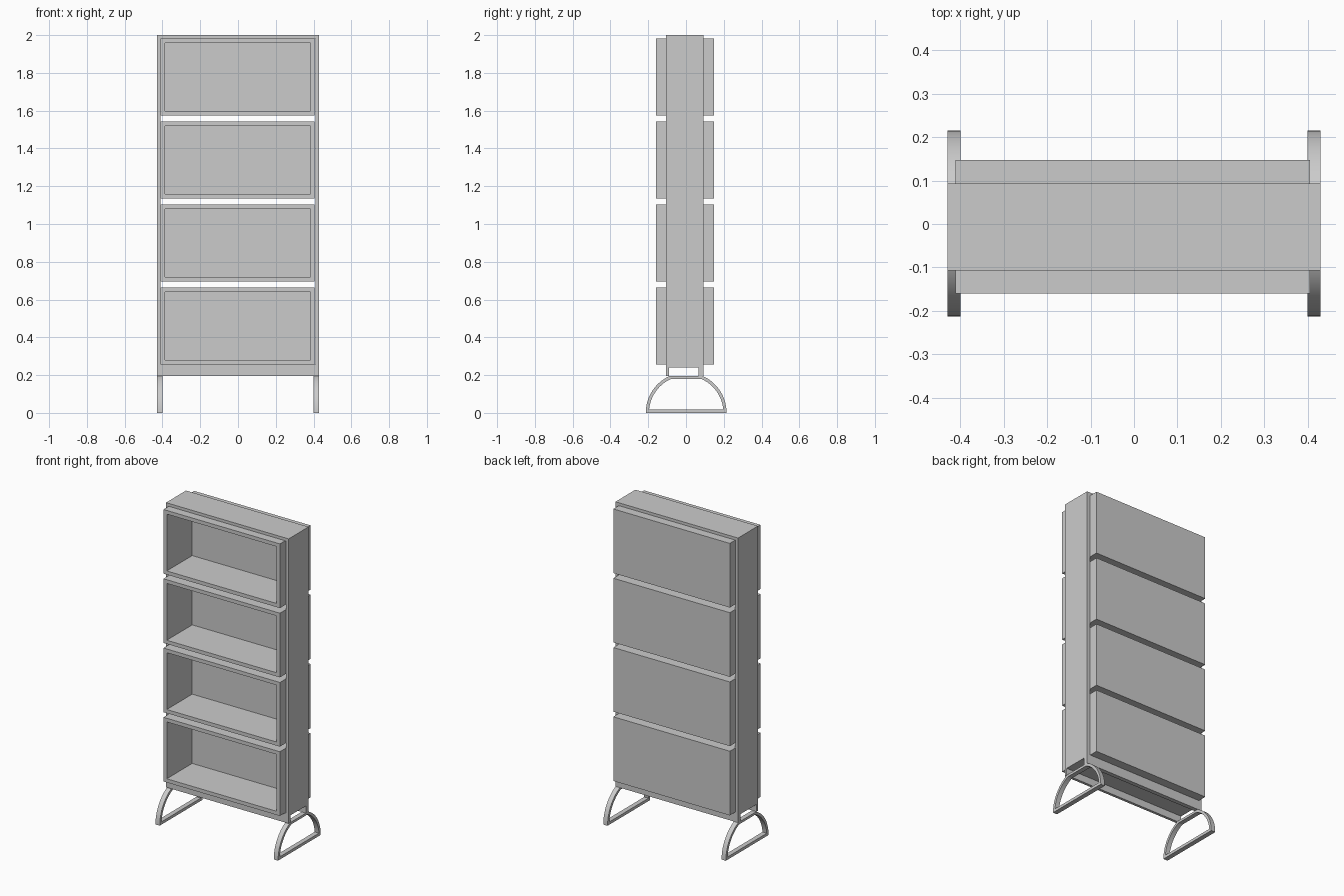
import bpy, bmesh, math

if "Cube" in bpy.data.objects:
    bpy.data.objects.remove(bpy.data.objects["Cube"])

Y0, Y1 = -0.107, 0.093      # frame depth
HALF = 0.43                 # half width of the frame


def finish(bm, name):
    bmesh.ops.recalc_face_normals(bm, faces=bm.faces)
    mesh = bpy.data.meshes.new(name)
    bm.to_mesh(mesh)
    bm.free()
    obj = bpy.data.objects.new(name, mesh)
    bpy.context.collection.objects.link(obj)
    return obj


def cuboid(bm, x, y, z):
    verts = bmesh.ops.create_cube(bm, size=1)["verts"]
    for v in verts:
        v.co = [lo + (c + 0.5) * (hi - lo) for c, (lo, hi) in zip(v.co, (x, y, z))]
    return verts


def panel(name, x, y, z):
    bm = bmesh.new()
    cuboid(bm, x, y, z)
    return finish(bm, name)


# Outer frame: sides, top, bottom
for side, x in (("left", (-HALF, -0.41)), ("right", (0.41, HALF))):
    panel(side + "_side_panel", x, (Y0, Y1), (0.24, 2.0))
panel("top_panel", (-0.41, 0.41), (Y0, Y1), (1.981, 2.0))
panel("bottom_panel", (-0.41, 0.41), (Y0, Y1), (0.24, 0.256))

# Rails under the frame, resting on the feet
panel("front_rail", (-HALF, HALF), (Y0, -0.09), (0.195, 0.24))
panel("back_rail", (-HALF, HALF), (0.066, Y1), (0.195, 0.24))


# Open-fronted shelf boxes, with the cavity pushed in from the front face
def shelf_box(name, z):
    bm = bmesh.new()
    cuboid(bm, (-0.411, 0.406), (-0.16, 0.148), (z, z + 0.407))
    bm.normal_update()
    front = min(bm.faces, key=lambda f: f.calc_center_median().y)
    bmesh.ops.inset_region(bm, faces=[front], thickness=0.033)
    pushed = bmesh.ops.extrude_discrete_faces(bm, faces=[front])["faces"][0]
    for v in pushed.verts:
        v.co.y = 0.095
    return finish(bm, name)


for i in range(4):
    shelf_box(f"shelf_box_{i + 1}", 0.257 + i * 0.4393)


# Arched feet: a flat-topped half ring closed by a base bar
def arch(radius, bottom, top, steps=14):
    a0, a1 = math.asin(bottom / radius), math.asin(top / radius)
    right = [(radius * math.cos(a0 + (a1 - a0) * i / steps),
              radius * math.sin(a0 + (a1 - a0) * i / steps)) for i in range(steps + 1)]
    return right + [(-y, z) for y, z in reversed(right)]


def foot(name, x0, x1):
    bm = bmesh.new()
    rings = [[bm.verts.new((x, y + 0.001, z)) for y, z in loop]
             for x, loop in ((x0, arch(0.214, 0, 0.195)), (x1, arch(0.214, 0, 0.195)),
                             (x1, arch(0.197, 0.018, 0.18)), (x0, arch(0.197, 0.018, 0.18)))]
    n = len(rings[0])
    for a, b in zip(rings, rings[1:] + rings[:1]):
        for i in range(n):
            j = (i + 1) % n
            bm.faces.new((a[i], a[j], b[j], b[i]))
    obj = finish(bm, name)
    bpy.ops.object.select_all(action="DESELECT")
    obj.select_set(True)
    bpy.context.view_layer.objects.active = obj
    bpy.ops.object.shade_smooth_by_angle(angle=math.radians(20))


foot("left_foot", -HALF, -0.4)
foot("right_foot", 0.4, HALF)
